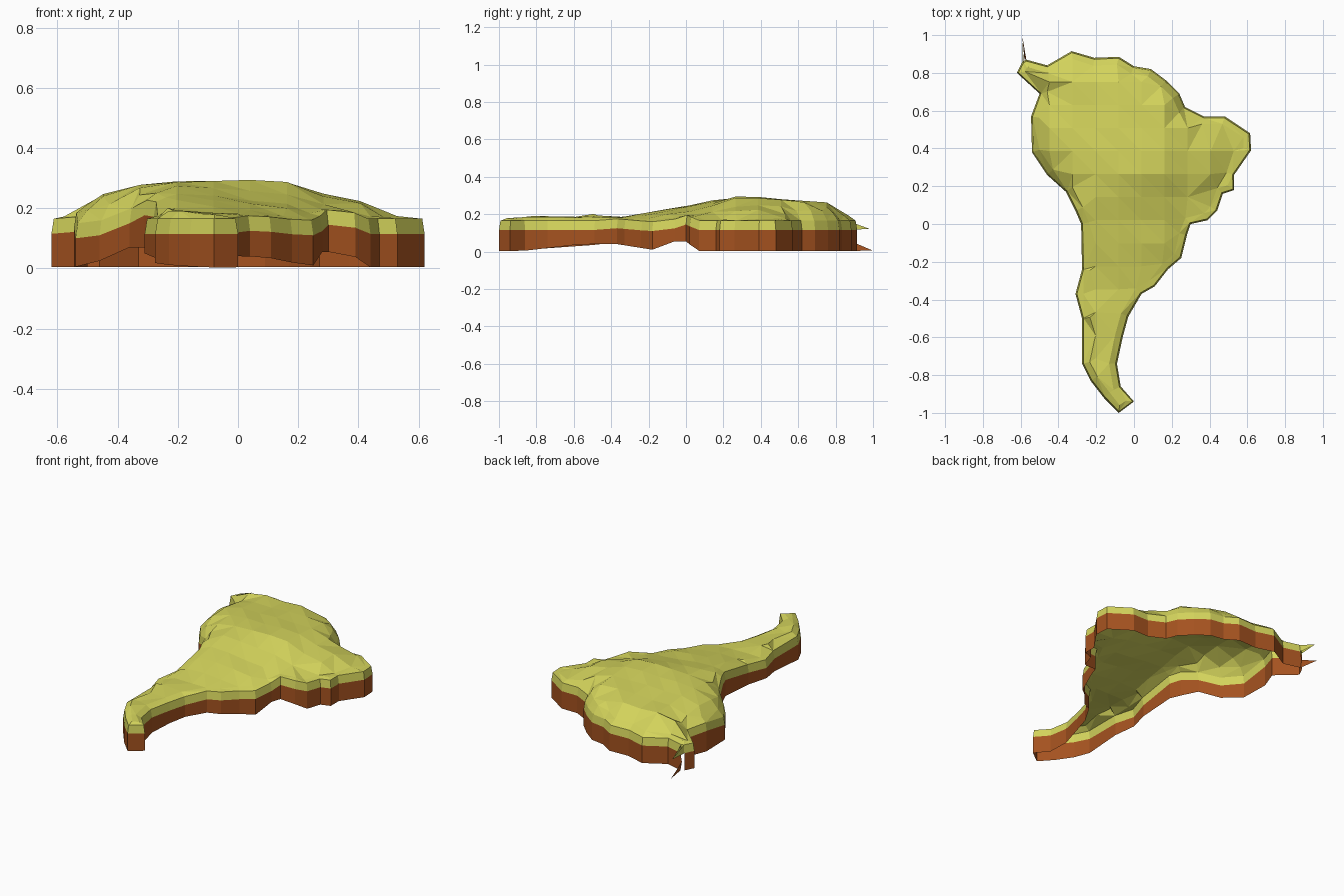
import bpy, random
from mathutils import Vector
from mathutils.geometry import delaunay_2d_cdt, intersect_point_line

if "Cube" in bpy.data.objects:
    bpy.data.objects.remove(bpy.data.objects["Cube"])

random.seed(4)

# Coastline, clockwise from the north-west corner
COAST = [(-.57, .87), (-.46, .84), (-.33, .915), (-.21, .88), (-.08, .885), (0, .835), (.09, .82),
         (.17, .76), (.24, .69), (.27, .62), (.37, .57), (.48, .57), (.615, .48), (.62, .39),
         (.53, .26), (.53, .18), (.47, .16), (.44, .07), (.39, .02), (.30, 0), (.28, -.06),
         (.25, -.18), (.18, -.24), (.11, -.33), (.04, -.37), (-.03, -.49), (-.06, -.6),
         (-.09, -.74), (-.07, -.86), (0, -.94), (-.08, -1), (-.16, -.92), (-.23, -.83),
         (-.275, -.74), (-.275, -.5), (-.31, -.37), (-.275, -.24), (-.28, 0), (-.31, .07),
         (-.36, .17), (-.46, .26), (-.54, .38), (-.545, .57), (-.5, .69), (-.62, .8), (-.59, .86)]
COAST = [Vector(p) for p in COAST]
N = len(COAST)

# Height profiles: (coordinate, height)
WEST_LOW = [(-1, .003), (-.85, .01), (-.5, .035), (-.37, .05), (-.24, .05), (0, .07), (.17, .07), (.26, .025), (.38, .005)]
EAST_LOW = [(-1, .003), (-.86, .005), (-.6, .035), (-.4, .045), (-.18, .01), (-.06, .055), (0, .055), (.06, .004)]
WEST_MID = [(-.3, .115), (-.15, .14), (.05, .182), (.17, .15), (.26, .11), (.38, .1), (.6, .14), (.75, .115)]
EAST_MID = [(-.5, .115), (-.37, .125), (-.2, .11), (-.1, .11), (0, .145), (.06, .115)]
TOP_Y = [(-1, .18), (-.95, .192), (-.8, .19), (-.62, .185), (-.5, .205), (-.38, .182), (-.2, .22), (0, .25),
         (.12, .275), (.25, .298), (.4, .292), (.6, .272), (.75, .262), (.85, .23), (.92, .2)]
TOP_X = [(-.62, .165), (-.53, .225), (-.45, .26), (-.33, .28), (-.1, .295), (.17, .297), (.3, .25), (.42, .225), (.48, .19), (.62, .17)]


def sample(table, t):
    if t <= table[0][0]:
        return table[0][1]
    for (a, za), (b, zb) in zip(table, table[1:]):
        if t <= b:
            return za + (zb - za) * (t - a) / (b - a)
    return table[-1][1]


def inset(d):
    out = []
    for i, p in enumerate(COAST):
        a, b = (p - COAST[i - 1]).normalized(), (COAST[(i + 1) % N] - p).normalized()
        n = (Vector((a.y, -a.x)) + Vector((b.y, -b.x))).normalized()
        out.append(p + n * d)
    return out


def edge_distance(p, loop):
    best = 9
    for i in range(N):
        q, t = intersect_point_line(p, loop[i - 1], loop[i])
        q = loop[i - 1].lerp(loop[i], min(1, max(0, t)))
        best = min(best, (p - q.to_2d()).length)
    return best


def is_inside(p, loop):
    hit = False
    for i in range(N):
        a, b = loop[i - 1], loop[i]
        if (a.y > p.y) != (b.y > p.y) and p.x < a.x + (b.x - a.x) * (p.y - a.y) / (b.y - a.y):
            hit = not hit
    return hit


def make(name, verts, faces, color_name, color):
    me = bpy.data.meshes.new(name)
    me.from_pydata(verts, [], faces)
    mat = bpy.data.materials.new(color_name)
    mat.diffuse_color = (*color, 1)
    mat.use_nodes = True
    mat.node_tree.nodes["Principled BSDF"].inputs["Base Color"].default_value = mat.diffuse_color
    me.materials.append(mat)
    ob = bpy.data.objects.new(name, me)
    bpy.context.collection.objects.link(ob)
    return ob


def band(lower, upper):
    faces = []
    for i in range(N):
        j = (i + 1) % N
        faces.append((lower + i, upper + i, upper + j, lower + j))
    return faces


west = [i >= 30 for i in range(N)]
low = [sample(WEST_LOW if w else EAST_LOW, p.y) for p, w in zip(COAST, west)]
mid = [sample(WEST_MID if w else EAST_MID, p.y) for p, w in zip(COAST, west)]

# Brown coast wall, with the low spike at the north-west corner
verts = [(*p, z) for p, z in zip(COAST, low)] + [(*p, z) for p, z in zip(COAST, mid)]
faces = band(0, N)[:-1]
verts += [(-.592, 1, .005), (-.58, .87, .06)]
faces += [(0, 2 * N, 2 * N + 1), (2 * N + 1, N, 0)]
make("coast_wall", verts, faces, "earth brown", (.375, .085, .014))

# Green land: upper rim band, then a faceted terrain sheet
rim = inset(.008)
ring = [p for p in inset(.042) if is_inside(p, rim) and edge_distance(p, rim) > .02]
grid = []
for ix in range(-5, 6):
    for iy in range(-8, 8):
        p = Vector((ix * .122 + .04, iy * .122 + .02))
        if is_inside(p, rim) and edge_distance(p, rim) > .06:
            grid.append(p)
points = rim + ring + grid
flat, _, tris, *_ = delaunay_2d_cdt(points, [(i, (i + 1) % N) for i in range(N)], [], 1, 1e-5)
land = []
for p in flat:
    near = min(range(N), key=lambda i: (rim[i] - p).length)
    z = mid[near] + .05
    d = edge_distance(p, rim)
    if d > 1e-3:
        peak = min(sample(TOP_Y, p.y), sample(TOP_X, p.x))
        # The south-east falls away; the north-west corner stays low
        peak -= .11 * max(0, p.x + .15) * min(1, max(0, (.3 - p.y) / .2))
        if p.x < -.45 and p.y > .7:
            peak = min(peak, .2)
        f = min(1, .3 + d / .14) if p.y > -.4 else 1
        z += (max(peak, z + .01) - z) * f + random.uniform(-.008, .002)
    land.append((*p, z))
M = len(land)
order = [min(range(M), key=lambda k: (flat[k] - r).length) for r in rim]
verts = land + [(*p, z) for p, z in zip(COAST, mid)]
faces = [tuple(t) for t in tris]
for i in range(N):
    j = (i + 1) % N
    faces.append((M + i, order[i], order[j], M + j))
# Upper spike
verts.append((-.59, .98, .122))
faces += [(M, M + N, order[0]), (M + N - 1, order[-1], M + N)]
make("land_surface", verts, faces, "grass yellow green", (.66, .66, .107))
